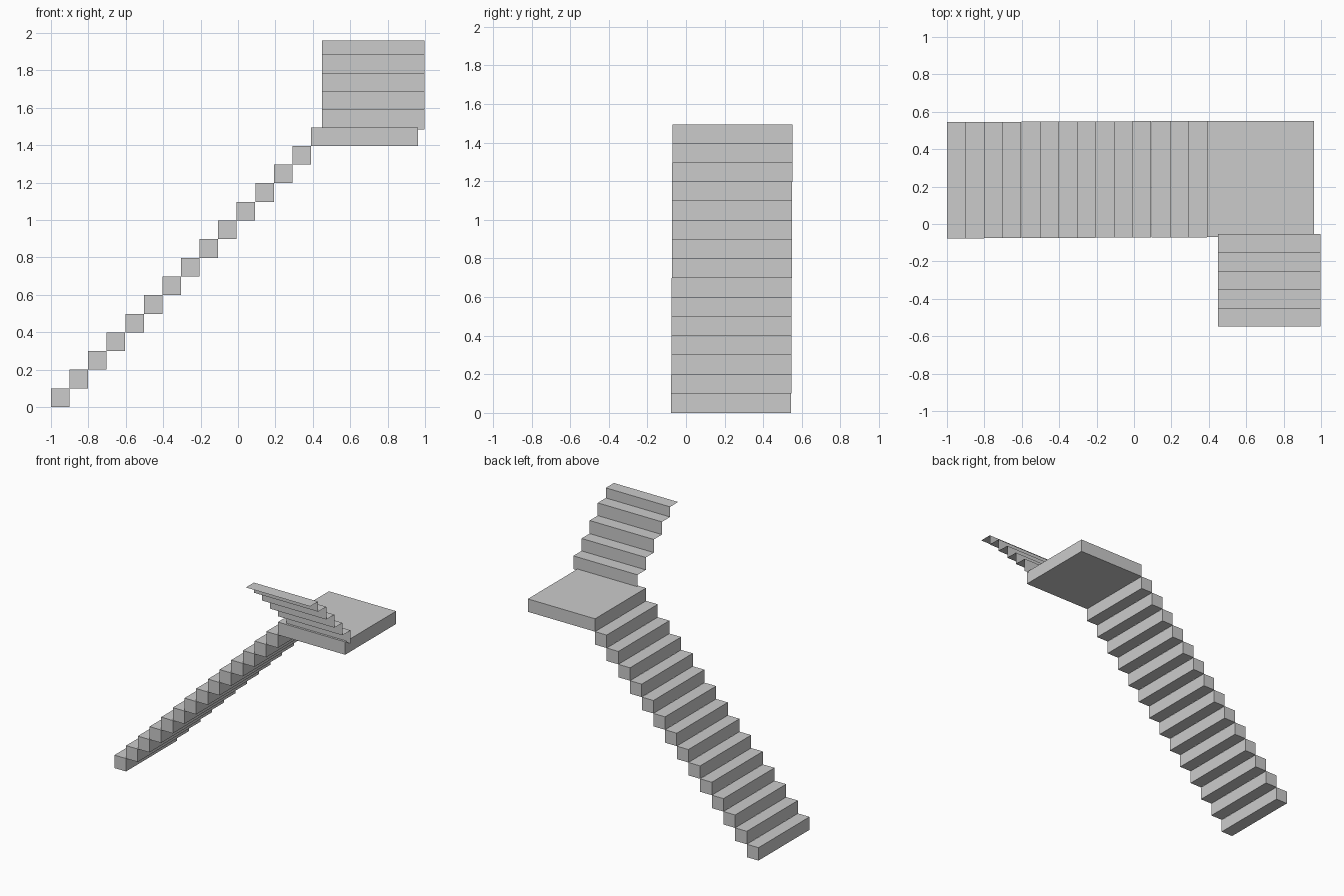
import bpy

if "Cube" in bpy.data.objects:
    bpy.data.objects.remove(bpy.data.objects["Cube"])


def mesh_object(name, verts, faces):
    mesh = bpy.data.meshes.new(name)
    mesh.from_pydata(verts, [], faces)
    mesh.update()
    obj = bpy.data.objects.new(name, mesh)
    bpy.context.collection.objects.link(obj)
    return obj


def box(name, x0, x1, y0, y1, z0, z1):
    verts = [(x, y, z) for x in (x0, x1) for y in (y0, y1) for z in (z0, z1)]
    faces = [(0, 1, 3, 2), (4, 6, 7, 5), (0, 4, 5, 1),
             (2, 3, 7, 6), (0, 2, 6, 4), (1, 5, 7, 3)]
    return mesh_object(name, verts, faces)


# Lower flight: solid block steps climbing towards +x, drifting slightly in y
STEPS = 14
RUN, RISE = 0.0993, 0.0997
for i in range(STEPS):
    x, z = -1 + i * RUN, i * RISE
    drift = 0.006 * i / (STEPS - 1)
    box(f"lower_step_{i + 1}", x, x + 0.099, -0.077 + drift, 0.545 + drift,
        z, z + RISE)

# Landing slab
box("landing", 0.39, 0.963, -0.07, 0.551, STEPS * RISE, 1.495)

# Upper flight: a thin folded sheet of risers and treads climbing towards -y
ys = [-0.053, -0.153, -0.251, -0.35, -0.449, -0.547]
zs = [1.485, 1.587, 1.683, 1.784, 1.882, 1.96]
profile = [(ys[0], zs[0])]
for i in range(5):
    profile += [(ys[i], zs[i + 1]), (ys[i + 1], zs[i + 1])]
verts = [(x, y, z) for y, z in profile for x in (0.45, 0.998)]
faces = [(2 * i, 2 * i + 2, 2 * i + 3, 2 * i + 1)[::-1]
         for i in range(len(profile) - 1)]
upper = mesh_object("upper_flight", verts, faces)
# Treads must face up
if upper.data.polygons[1].normal.z < 0:
    upper.data.flip_normals()
